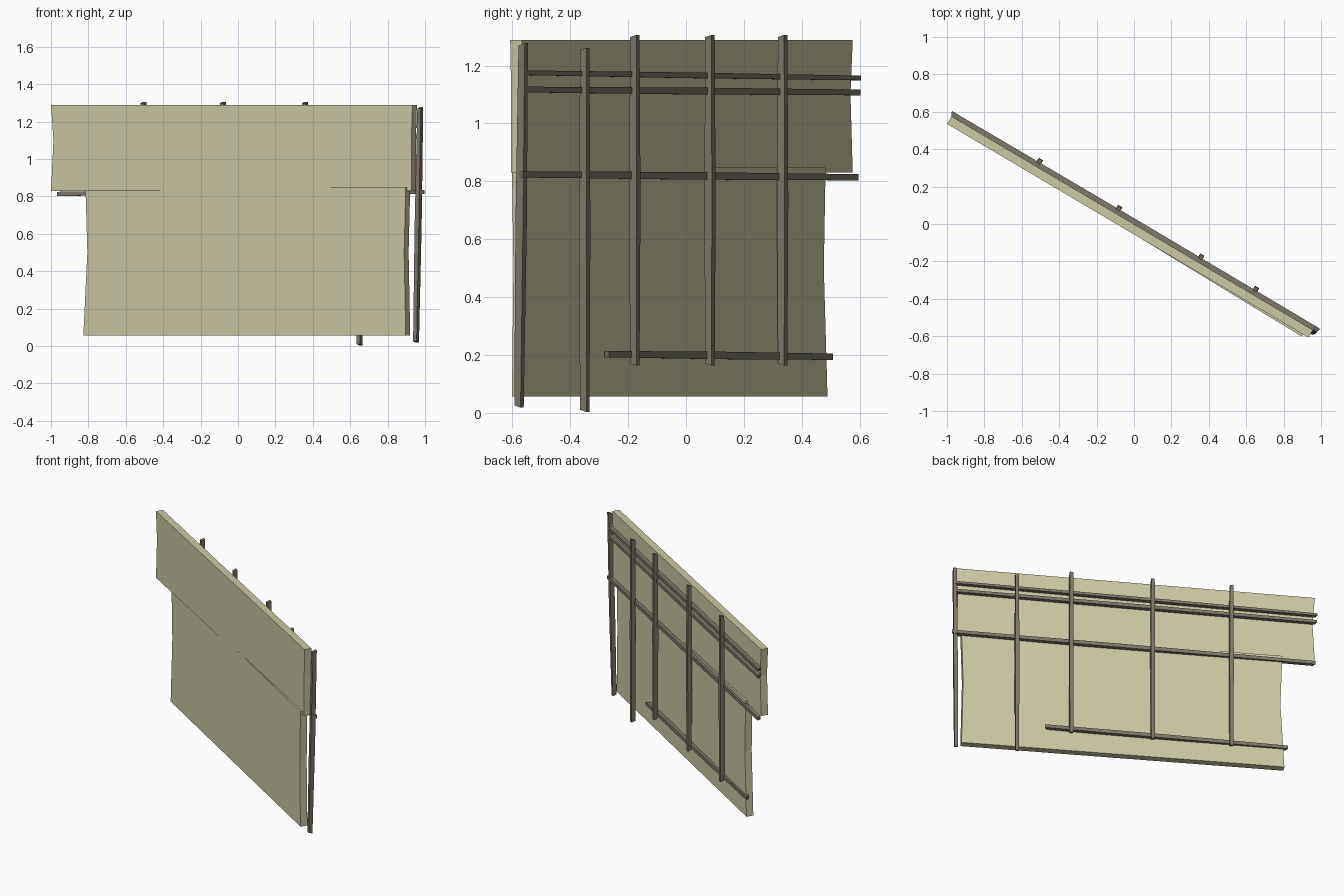
import bpy, bmesh, math
from mathutils import Vector

cube = bpy.data.objects.get("Cube")
if cube:
    bpy.data.objects.remove(cube, do_unlink=True)

ANGLE = math.radians(-30.6)
ALONG = Vector((math.cos(ANGLE), math.sin(ANGLE), 0))    # runs along the wall
BACK = Vector((-math.sin(ANGLE), math.cos(ANGLE), 0))    # points behind the wall
UP = Vector((0, 0, 1))


def material(name, colour):
    mat = bpy.data.materials.new(name)
    mat.use_nodes = True
    mat.diffuse_color = (*colour, 1)
    bsdf = mat.node_tree.nodes["Principled BSDF"]
    bsdf.inputs["Base Color"].default_value = (*colour, 1)
    bsdf.inputs["Roughness"].default_value = 0.9
    return mat


PLASTER = material("pale_khaki", (0.61, 0.58, 0.38))
TIMBER = material("grey_brown_timber", (0.21, 0.185, 0.145))


def place(u, n, z):
    return ALONG * u + BACK * n + UP * z


def loft(name, rings, mat):
    """Join a list of four-point rings into a closed solid."""
    bm = bmesh.new()
    loops = [[bm.verts.new(p) for p in ring] for ring in rings]
    for a, b in zip(loops, loops[1:]):
        for i in range(4):
            j = (i + 1) % 4
            bm.faces.new((a[i], a[j], b[j], b[i]))
    bm.faces.new(loops[0])
    bm.faces.new(loops[-1])
    bmesh.ops.recalc_face_normals(bm, faces=bm.faces)
    mesh = bpy.data.meshes.new(name)
    bm.to_mesh(mesh)
    bm.free()
    mesh.materials.append(mat)
    obj = bpy.data.objects.new(name, mesh)
    bpy.context.collection.objects.link(obj)
    return obj


def panel(name, rows, front_left, front_right, thick=0.047):
    """Slab whose ends bow slightly; rows are (height, left end, right end)."""
    rings = []
    for z, left, right in rows:
        rings.append([place(left, front_left, z), place(right, front_right, z),
                      place(right, front_right + thick, z), place(left, front_left + thick, z)])
    return loft(name, rings, PLASTER)


def bar(name, start, end, side, half_side, half_back, slant=0.0):
    """Hewn bar with a slanted cut at each end and a slight waist."""
    axis = (end - start).normalized()
    rings = []
    for t, grow, cut in ((0, 0.9, -slant), (0.5, 1.08, 0), (1, 0.9, slant)):
        c = start.lerp(end, t)
        rings.append([c + side * (sx * half_side * grow) + BACK * (sy * half_back * grow)
                      + axis * (cut * sy)
                      for sx, sy in ((-1, -1), (1, -1), (1, 1), (-1, 1))])
    return loft(name, rings, TIMBER)


# Wall panels: the lower one is turned a little so the two cross
panel("upper_panel", [(0.83, -1.133, 1.106), (1.1, -1.118, 1.105), (1.288, -1.133, 1.112)],
      -0.048, -0.048)
panel("lower_panel", [(0.057, -0.94, 1.078), (0.5, -0.915, 1.068), (0.848, -0.927, 1.078)],
      -0.035, -0.061)

# Upright posts: along, behind, bottom, top
posts = [("end_post", 1.113, 0.0, 0.022, 1.273),
         ("long_post", 0.738, 0.03, 0.007, 1.257),
         ("right_post", 0.398, 0.03, 0.167, 1.302),
         ("middle_post", -0.112, 0.03, 0.167, 1.302),
         ("left_post", -0.605, 0.03, 0.167, 1.302)]
for name, u, n, bottom, top in posts:
    lean = 0.012 if name == "end_post" else 0.0
    bar(name, place(u, n - lean, bottom), place(u + lean, n + lean, top),
        ALONG, 0.012, 0.014, 0.004)

# Cross rails: left end, right end, behind, left height, right height, half height
rails = [("top_rail", -1.14, 1.12, 0.012, 1.157, 1.175, 0.009),
         ("second_rail", -1.135, 1.12, 0.012, 1.107, 1.117, 0.011),
         ("middle_rail", -1.128, 1.138, 0.01, 0.814, 0.824, 0.012),
         ("bottom_rail", -0.955, 0.555, 0.01, 0.194, 0.203, 0.012)]
for name, left, right, n, z_left, z_right, half in rails:
    bar(name, place(left, n, z_left), place(right, n, z_right), UP, half, 0.014, 0.006)
